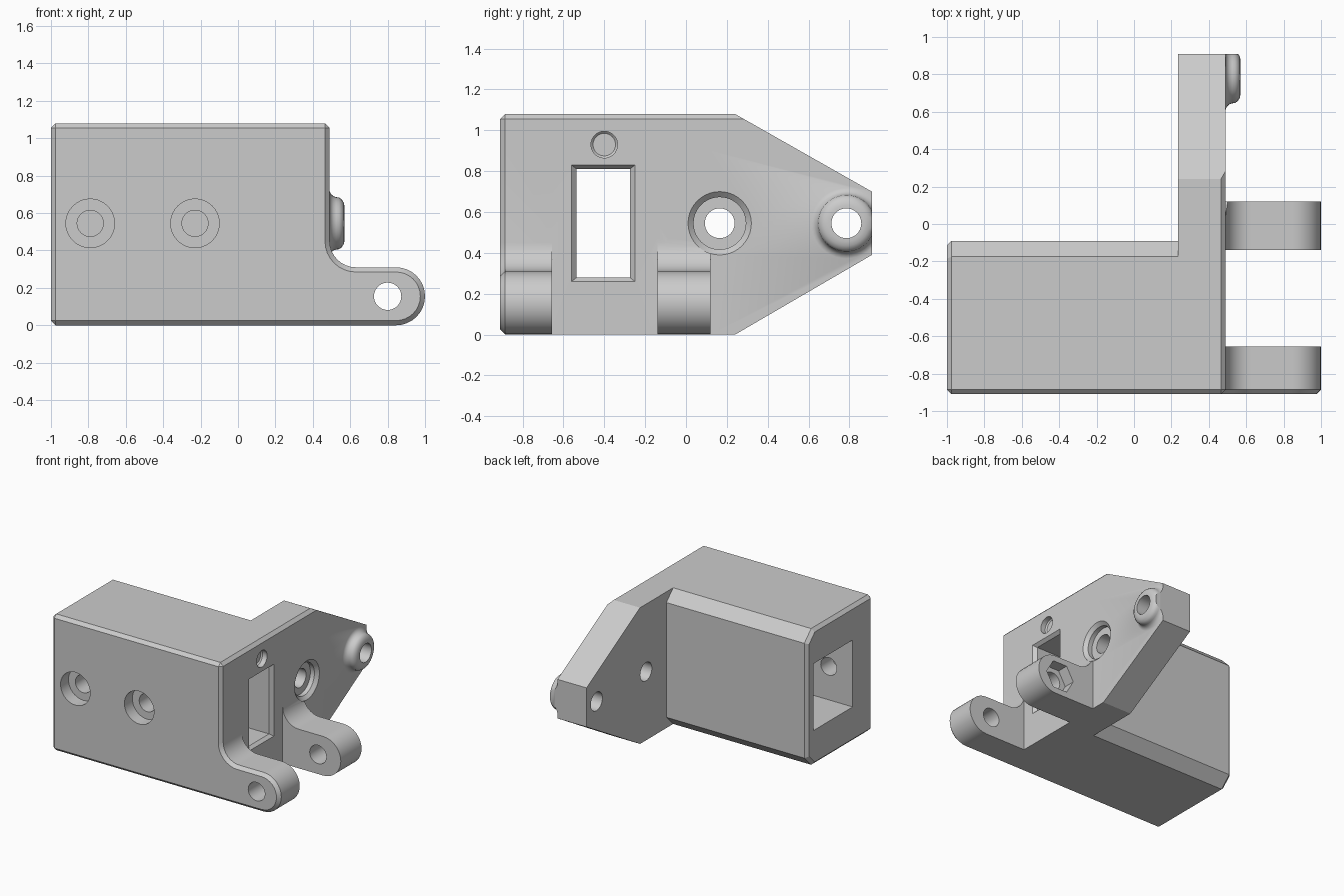
import bpy, bmesh
from math import sin, cos, pi

if "Cube" in bpy.data.objects:
    bpy.data.objects.remove(bpy.data.objects["Cube"])


def loft(name, rings, bevel=None, width=0.025):
    """Solid through matching rings of points; optional chamfer on chosen edges."""
    bm = bmesh.new()
    vs = [[bm.verts.new(p) for p in r] for r in rings]
    for a, b in zip(vs, vs[1:]):
        for i in range(len(a)):
            j = (i + 1) % len(a)
            bm.faces.new((a[i], a[j], b[j], b[i]))
    bm.faces.new(vs[0][::-1])
    bm.faces.new(vs[-1])
    bmesh.ops.recalc_face_normals(bm, faces=bm.faces)
    if bevel:
        edges = [e for e in bm.edges if bevel(e.verts[0].co, e.verts[1].co)]
        bmesh.ops.bevel(bm, geom=edges, offset=width, segments=1, affect='EDGES', profile=0.5)
        bmesh.ops.recalc_face_normals(bm, faces=bm.faces)
    me = bpy.data.meshes.new(name)
    bm.to_mesh(me)
    bm.free()
    ob = bpy.data.objects.new(name, me)
    bpy.context.collection.objects.link(ob)
    return ob


def prism_x(name, yz, x0, x1, **k):
    return loft(name, [[(x, y, z) for y, z in yz] for x in (x0, x1)], **k)


def prism_y(name, xz, y0, y1, **k):
    return loft(name, [[(x, y, z) for x, z in xz] for y in (y0, y1)], **k)


def rect(a0, a1, b0, b1):
    return [(a0, b0), (a1, b0), (a1, b1), (a0, b1)]


def turned(name, axis, a, z, profile, n=40):
    """Turned solid along x or y; profile holds (position, radius) pairs."""
    rings = []
    for t, r in profile:
        pts = [(a + r * cos(2 * pi * i / n), z + r * sin(2 * pi * i / n)) for i in range(n)]
        rings.append([(t, p, q) if axis == 'x' else (p, t, q) for p, q in pts])
    return loft(name, rings)


def combine(target, other, op):
    m = target.modifiers.new(op, 'BOOLEAN')
    m.operation, m.solver, m.object = op, 'EXACT', other
    other.hide_render = True
    bpy.context.view_layer.objects.active = target
    bpy.ops.object.modifier_apply(modifier=m.name)
    bpy.data.objects.remove(other)


def near(a, b):
    return abs(a - b) < 1e-4


# Main block: chamfered front, left end and top right edge
c = 0.085
section = [(-0.91, 0), (-0.09 - c, 0), (-0.09, c), (-0.09, 1.08 - c), (-0.09 - c, 1.08), (-0.91, 1.08)]
bracket = prism_x("bracket_body", section, -1, 0.49, bevel=lambda p, q:
                  (near(p.y, -0.91) and near(q.y, -0.91)) or (near(p.x, -1) and near(q.x, -1))
                  or (near(p.x, 0.49) and near(q.x, 0.49) and near(p.z, 1.08) and near(q.z, 1.08)))

# Tapered side plate
outline = [(-0.5, 0), (0.24, 0), (0.91, 0.39), (0.91, 0.70), (0.24, 1.08), (-0.5, 1.08)]
plate = prism_x("side_plate", outline, 0.235, 0.49, bevel=lambda p, q:
                near(p.x, 0.49) and near(q.x, 0.49) and near(p.z, 1.08) and near(q.z, 1.08))

# Hinge lugs: filleted root and rounded end
lug = [(0.3, 0.9), (0.3, 0), (0.845, 0)]
lug += [(0.845 + 0.155 * sin(i * pi / 16), 0.155 - 0.155 * cos(i * pi / 16)) for i in range(1, 17)]
lug += [(0.63 - 0.14 * sin(i * pi / 16), 0.45 - 0.14 * cos(i * pi / 16)) for i in range(9)]
lug += [(0.49, 0.9)]
front_lug = prism_y("front_lug", lug, -0.91, -0.655, bevel=lambda p, q:
                    near(p.y, -0.91) and near(q.y, -0.91))
middle_lug = prism_y("middle_lug", lug, -0.14, 0.12)

# Rounded boss at the plate tip, trimmed flush with it
boss = turned("boss", 'x', 0.785, 0.545,
              [(0.4, 0.11), (0.47, 0.11), (0.489, 0.175), (0.497, 0.157), (0.51, 0.145), (0.525, 0.14),
               (0.54, 0.138), (0.555, 0.128), (0.566, 0.11), (0.57, 0.088)])
combine(boss, prism_y("boss_trim", rect(0.3, 0.7, 0.2, 0.9), 0.91, 1.1), 'DIFFERENCE')

for part in (plate, front_lug, middle_lug, boss):
    combine(bracket, part, 'UNION')

# Long cavity, and the window with a chamfered rim
cuts = [prism_x("cavity", rect(-0.66, -0.17, 0.28, 0.81), -1.1, 0.2)]
cuts.append(loft("window", [[(x, y, z) for y, z in rect(-0.56 + d, -0.25 - d, 0.26 + d * 0.8, 0.83 - d * 0.8)]
                            for x, d in ((0.55, 0), (0.49, 0), (0.465, 0.025), (0.1, 0.025))]))

# Plate holes: countersunk, boss and blind
cuts.append(turned("plate_hole", 'x', 0.165, 0.545,
                   [(0.55, 0.155), (0.49, 0.155), (0.465, 0.128), (0.43, 0.128), (0.43, 0.073), (0.15, 0.073)]))
cuts.append(turned("boss_hole", 'x', 0.785, 0.545, [(0.65, 0.073), (0.15, 0.073)]))
cuts.append(turned("blind_hole", 'x', -0.4, 0.93, [(0.55, 0.065), (0.45, 0.065), (0.44, 0.055)]))

# Counterbored front holes into the cavity
for x in (-0.79, -0.23):
    cuts.append(turned("front_hole", 'y', x, 0.545,
                       [(-1, 0.13), (-0.81, 0.13), (-0.81, 0.07), (-0.55, 0.07)]))

# Hinge pin hole with a hexagonal nut pocket
cuts.append(turned("pin_hole", 'y', 0.80, 0.155, [(-1, 0.073), (0.2, 0.073)]))
cuts.append(turned("nut_pocket", 'y', 0.80, 0.155, [(0.03, 0.125), (0.2, 0.125)], n=6))

for cut in cuts:
    combine(bracket, cut, 'DIFFERENCE')

bpy.ops.object.select_all(action='DESELECT')
bracket.select_set(True)
bpy.context.view_layer.objects.active = bracket
bpy.ops.object.shade_smooth_by_angle(angle=0.5)
